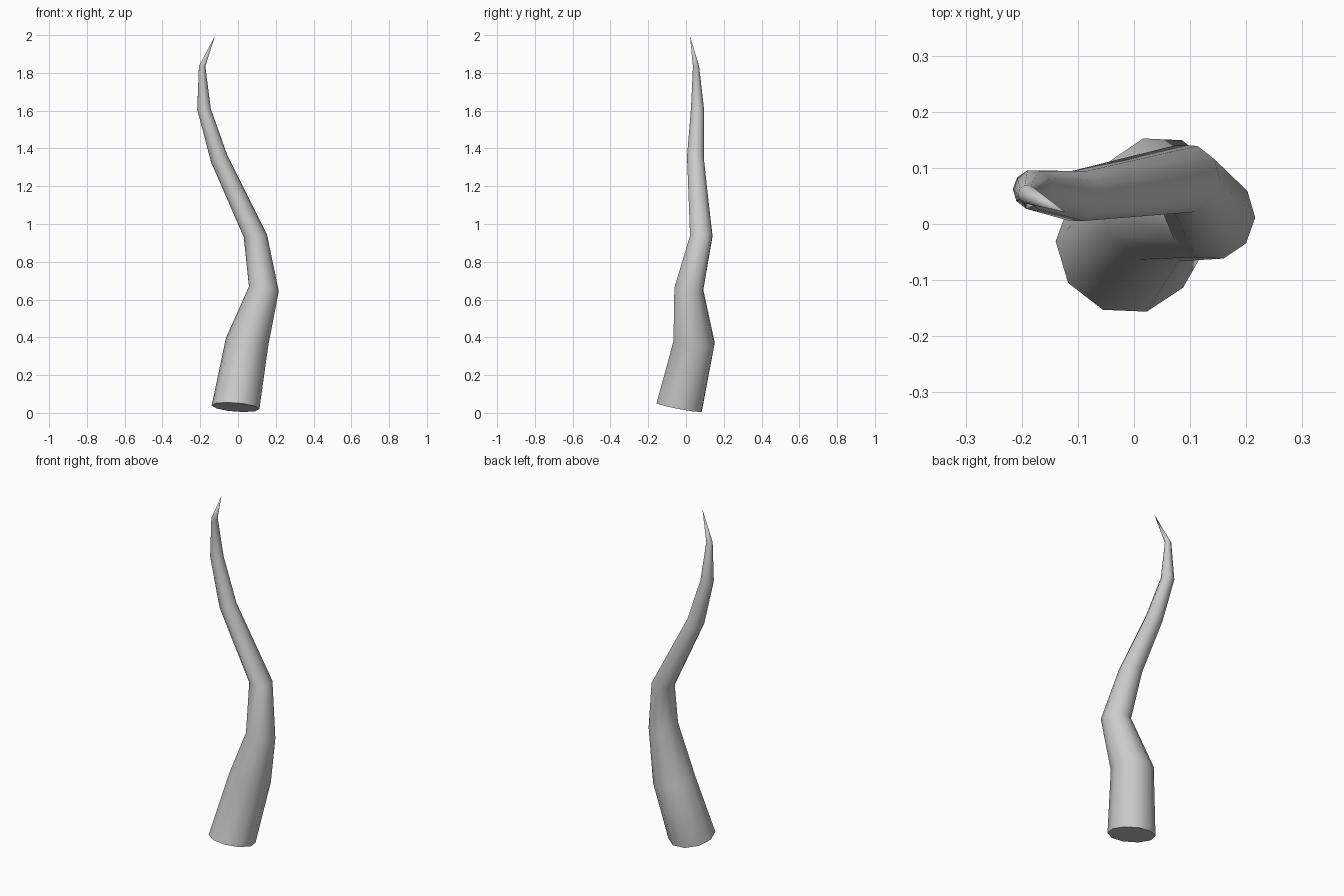
import bpy, bmesh
from math import cos, sin, radians, pi
from mathutils import Vector

if "Cube" in bpy.data.objects:
    bpy.data.objects.remove(bpy.data.objects["Cube"])

SIDES = 10
PHASE = radians(-2)

# Rings along the horn: centre, radius, tilt of the ring plane (x and y lean per unit z)
RINGS = [
    ((-0.013, -0.036, 0.030), 0.127, (0.08, 0.19)),
    ((0.048, 0.043, 0.375), 0.114, (0.20, 0.09)),
    ((0.137, 0.015, 0.657), 0.080, (0.16, 0.12)),
    ((0.092, 0.081, 0.937), 0.062, (-0.10, 0.00)),
    ((-0.100, 0.050, 1.347), 0.047, (-0.50, 0.12)),
    ((-0.180, 0.061, 1.608), 0.036, (-0.08, 0.05)),
    ((-0.190, 0.053, 1.835), 0.017, (0.02, -0.08)),
]
TIP = (-0.122, 0.021, 1.996)


def add_ring(bm, centre, radius, lean):
    normal = Vector((lean[0], lean[1], 1)).normalized()
    turn = Vector((0, 0, 1)).rotation_difference(normal)
    verts = []
    for i in range(SIDES):
        a = PHASE + 2 * pi * i / SIDES
        p = turn @ Vector((radius * cos(a), radius * sin(a), 0))
        verts.append(bm.verts.new(Vector(centre) + p))
    return verts


# Tapered, bending horn with a flat base and pointed tip
bm = bmesh.new()
rings = [add_ring(bm, *r) for r in RINGS]
for low, high in zip(rings, rings[1:]):
    for i in range(SIDES):
        j = (i + 1) % SIDES
        bm.faces.new((low[i], low[j], high[j], high[i]))
tip = bm.verts.new(TIP)
for i in range(SIDES):
    bm.faces.new((rings[-1][i], rings[-1][(i + 1) % SIDES], tip))
bm.faces.new(rings[0][::-1])

mesh = bpy.data.meshes.new("curved_horn")
bm.to_mesh(mesh)
bm.free()
horn = bpy.data.objects.new("curved_horn", mesh)
bpy.context.collection.objects.link(horn)

# Smooth sides, crisp base edge
bpy.context.view_layer.objects.active = horn
horn.select_set(True)
bpy.ops.object.shade_smooth_by_angle(angle=radians(60))
